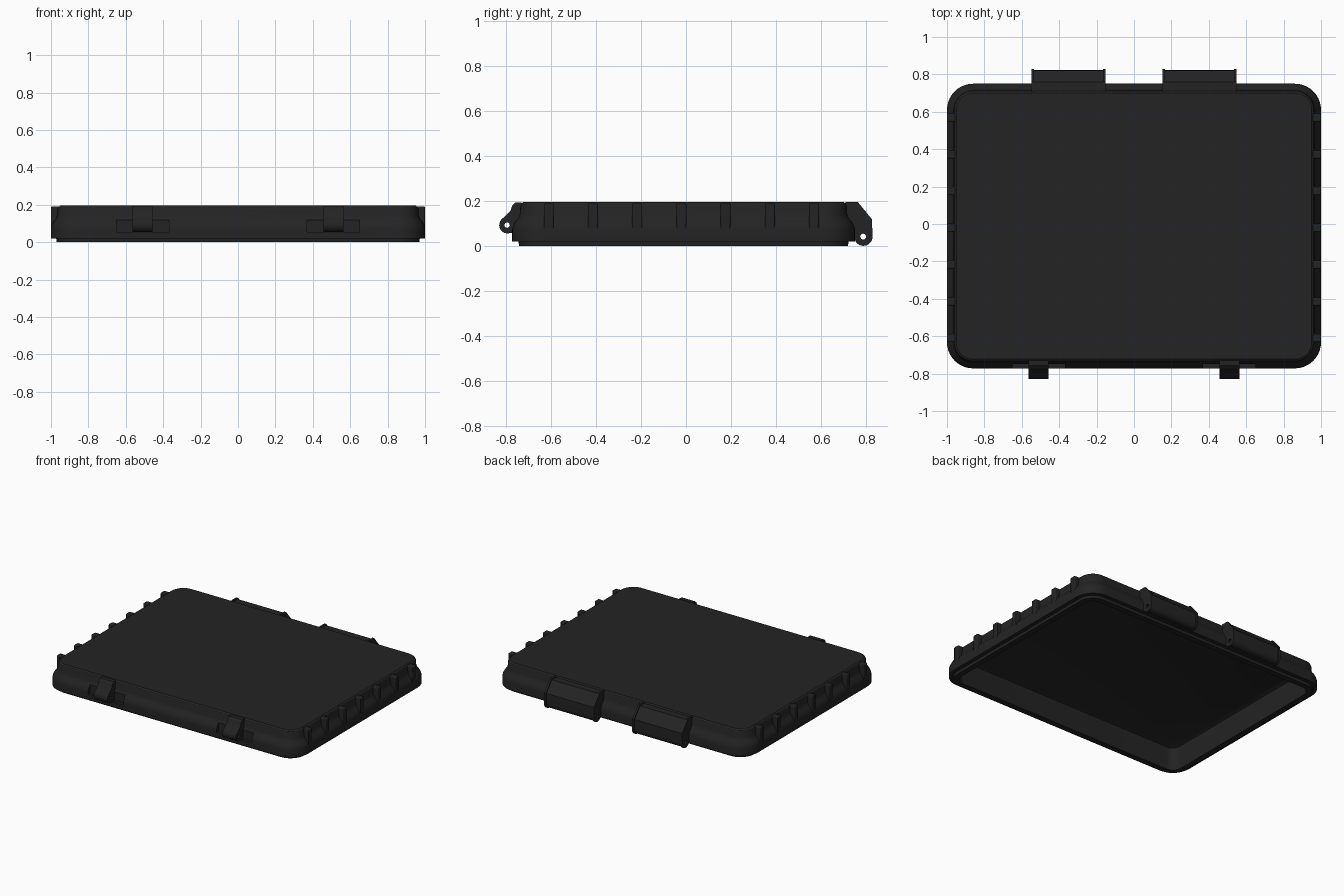
import bpy, bmesh, math
from mathutils import Matrix

if "Cube" in bpy.data.objects:
    bpy.data.objects.remove(bpy.data.objects["Cube"])

mat = bpy.data.materials.new("charcoal plastic")
mat.diffuse_color = (0.017, 0.017, 0.017, 1)
mat.use_nodes = True
mat.node_tree.nodes["Principled BSDF"].inputs["Base Color"].default_value = mat.diffuse_color

CY, HX, HY, R = -0.011, 1.0, 0.761, 0.14   # lid centre, half sizes, corner radius


def select_only(ob):
    bpy.ops.object.select_all(action='DESELECT')
    ob.select_set(True)
    bpy.context.view_layer.objects.active = ob


def finish(ob, angle=30):
    ob.data.materials.clear()
    ob.data.materials.append(mat)
    select_only(ob)
    bpy.ops.object.shade_smooth_by_angle(angle=math.radians(angle))


def mesh_object(name, bm):
    bmesh.ops.recalc_face_normals(bm, faces=bm.faces)
    me = bpy.data.meshes.new(name)
    bm.to_mesh(me)
    bm.free()
    ob = bpy.data.objects.new(name, me)
    bpy.context.collection.objects.link(ob)
    return ob


def ring(bm, inset, z, n=10):
    """Rounded rectangle loop, moved inwards by inset."""
    r = R - inset
    verts = []
    for k, (sx, sy) in enumerate([(1, 1), (-1, 1), (-1, -1), (1, -1)]):
        for i in range(n + 1):
            a = math.pi / 2 * (k + i / n)
            verts.append(bm.verts.new((sx * (HX - R) + r * math.cos(a),
                                       CY + sy * (HY - R) + r * math.sin(a), z)))
    return verts


def box(name, x0, x1, y0, y1, z0, z1):
    bm = bmesh.new()
    bmesh.ops.create_cube(bm, size=1, matrix=Matrix.LocRotScale(
        ((x0 + x1) / 2, (y0 + y1) / 2, (z0 + z1) / 2), None, (x1 - x0, y1 - y0, z1 - z0)))
    return mesh_object(name, bm)


def arc(cy, cz, r, a0, a1, n=10):
    return [(cy + r * math.cos(math.radians(a0 + (a1 - a0) * i / n)),
             cz + r * math.sin(math.radians(a0 + (a1 - a0) * i / n))) for i in range(n + 1)]


def side_profile(name, loops, x, width):
    """Extrude filled y-z outlines along x; extra loops become holes."""
    cu = bpy.data.curves.new(name, 'CURVE')
    cu.dimensions = '2D'
    cu.fill_mode = 'BOTH'
    cu.extrude = width / 2
    for pts in loops:
        sp = cu.splines.new('POLY')
        sp.points.add(len(pts) - 1)
        for p, (y, z) in zip(sp.points, pts):
            p.co = (y, z, 0, 1)
        sp.use_cyclic_u = True
    ob = bpy.data.objects.new(name, cu)
    bpy.context.collection.objects.link(ob)
    ob.matrix_world = Matrix(((0, 0, 1, x), (1, 0, 0, 0), (0, 1, 0, 0), (0, 0, 0, 1)))
    select_only(ob)
    bpy.ops.object.convert(target='MESH')
    finish(bpy.context.object)


# hollow lid shell: ceiling, inner wall, bottom lip, flared skirt, top edge
profile = [(0.105, 0.165), (0.085, 0.155), (0.07, 0.0), (0.03, 0.0), (0.028, 0.02), (0, 0.02),
           (0, 0.075), (0.004, 0.09), (0.014, 0.108), (0.026, 0.122), (0.034, 0.14),
           (0.036, 0.178), (0.04, 0.188), (0.05, 0.195)]
bm = bmesh.new()
rings = [ring(bm, i, z) for i, z in profile]
for a, b in zip(rings, rings[1:]):
    for i in range(len(a)):
        j = (i + 1) % len(a)
        bm.faces.new((a[i], a[j], b[j], b[i]))
bm.faces.new(rings[0])
bm.faces.new(rings[-1])
lid = mesh_object("lid_shell", bm)

# finger recesses in the front skirt, one behind each catch
for s in (-1, 1):
    cutter = box("recess_cutter", s * 0.51 - 0.14, s * 0.51 + 0.14, -0.9, -0.748, 0.055, 0.12)
    mod = lid.modifiers.new("recess", 'BOOLEAN')
    mod.operation = 'DIFFERENCE'
    mod.solver = 'EXACT'
    mod.object = cutter
    select_only(lid)
    bpy.ops.object.modifier_apply(modifier=mod.name)
    bpy.data.objects.remove(cutter)
finish(lid)

# grip ribs along both sides
for s in (-1, 1):
    for i in range(7):
        y = -0.61 + i * 0.1965
        x0, x1 = sorted((s * 0.95, s * 1.0))
        rib = box("side_rib", x0, x1, y - 0.022, y + 0.022, 0.06, 0.19)
        mod = rib.modifiers.new("bevel", 'BEVEL')
        mod.width = 0.006
        mod.segments = 2
        finish(rib)

# front catches with pin hole
catch = ([(-0.73, 0.193), (-0.757, 0.193), (-0.772, 0.18), (-0.78, 0.155)]
         + arc(-0.793, 0.092, 0.037, 140, 290) + [(-0.73, 0.05)])
for s in (-1, 1):
    side_profile("front_catch", [catch, arc(-0.795, 0.092, 0.012, 0, 345, 15)], s * 0.511, 0.108)

# rear hinges: two lugs with pin holes and a curved cover between them
lug = ([(0.708, 0.195), (0.763, 0.195), (0.826, 0.118)]
       + arc(0.788, 0.041, 0.041, 0, -150) + [(0.745, 0.06), (0.708, 0.1)])
cover = ([(0.71, 0.188), (0.759, 0.188), (0.821, 0.114)] + arc(0.787, 0.041, 0.036, 0, -110)
         + arc(0.787, 0.041, 0.022, -110, 0) + [(0.807, 0.108), (0.752, 0.165), (0.71, 0.165)])
for s in (-1, 1):
    side_profile("hinge_cover", [cover], s * 0.35, 0.385)
    for e in (-1, 1):
        side_profile("hinge_lug", [lug, arc(0.787, 0.041, 0.013, 0, 345, 15)],
                     s * 0.35 + e * 0.191, 0.015)
